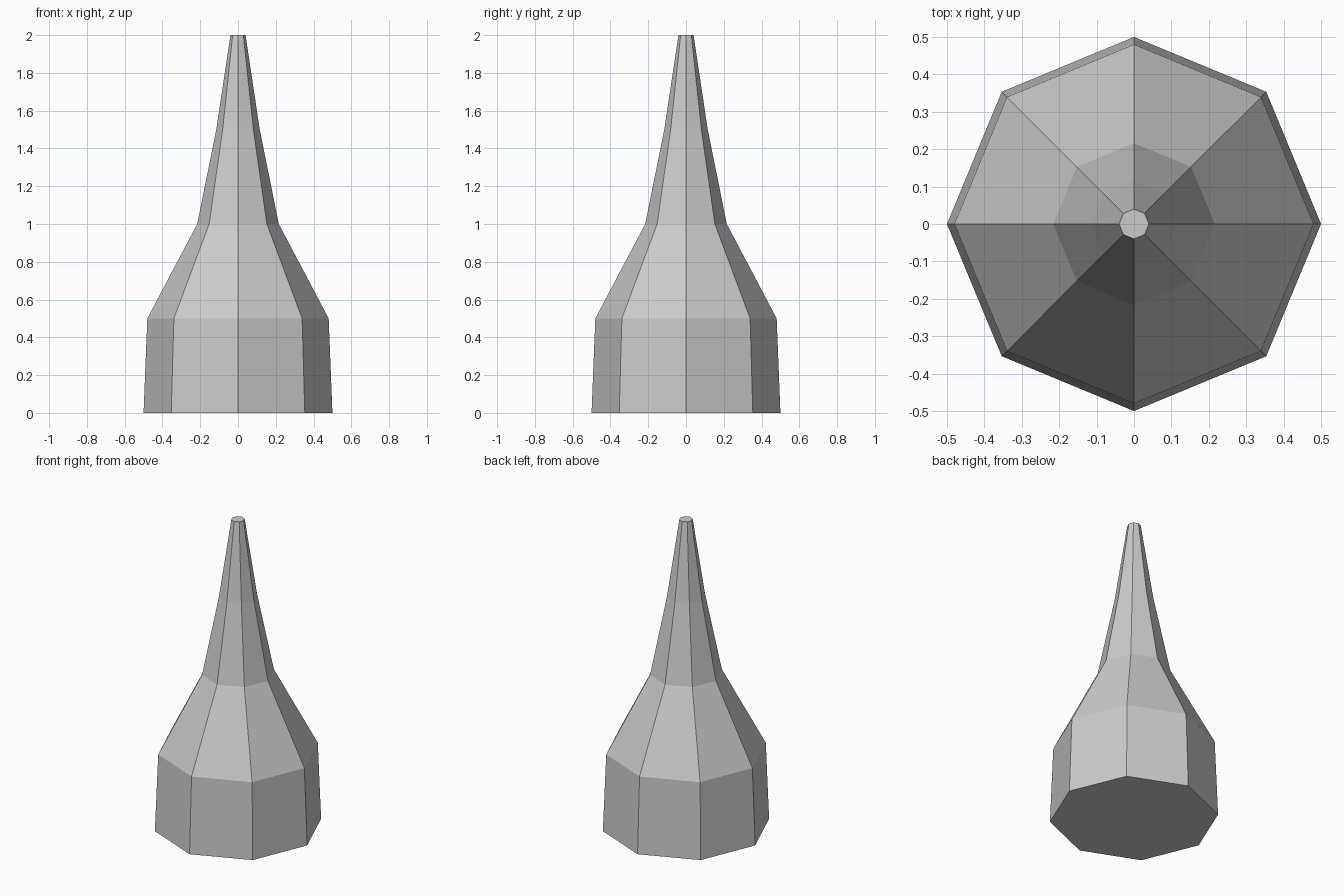
import bpy, bmesh
from math import cos, sin, pi

if "Cube" in bpy.data.objects:
    bpy.data.objects.remove(bpy.data.objects["Cube"])

SIDES = 8
# Profile of the spire: (radius, height)
PROFILE = [(0.5, 0.0), (0.48, 0.5), (0.216, 1.0), (0.115, 1.5), (0.04, 2.0)]

bm = bmesh.new()

# Octagonal rings with corners on the x and y axes
rings = [[bm.verts.new((r * cos(2 * pi * i / SIDES), r * sin(2 * pi * i / SIDES), z))
          for i in range(SIDES)] for r, z in PROFILE]

# Side walls
for low, high in zip(rings, rings[1:]):
    for i in range(SIDES):
        j = (i + 1) % SIDES
        bm.faces.new((low[i], low[j], high[j], high[i]))

# Flat base and tip
bm.faces.new(rings[0][::-1])
bm.faces.new(rings[-1])

mesh = bpy.data.meshes.new("tapered_spire")
bm.to_mesh(mesh)
bm.free()
spire = bpy.data.objects.new("tapered_spire", mesh)
bpy.context.collection.objects.link(spire)
